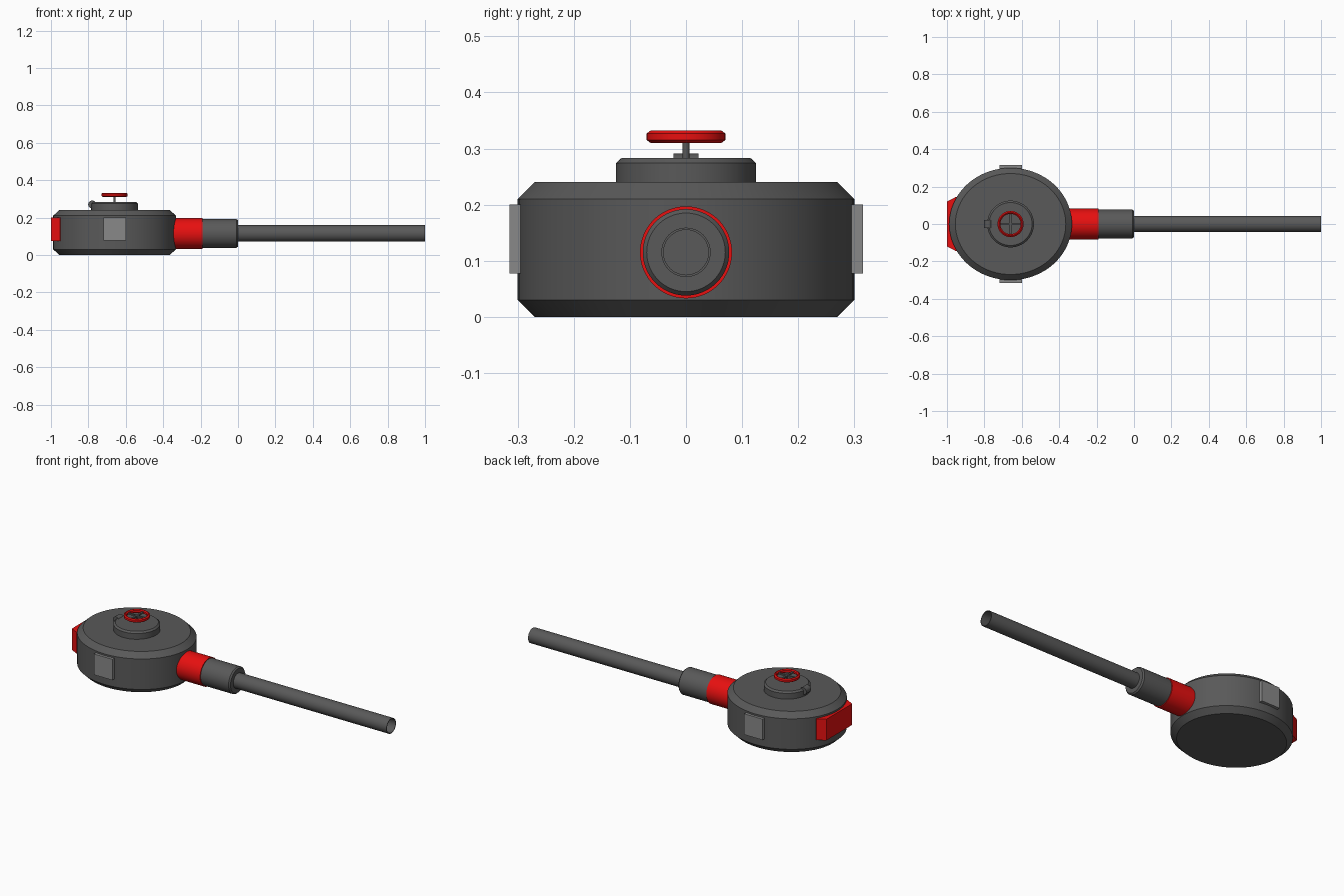
import bpy, bmesh, math
from mathutils import Matrix, Vector

if "Cube" in bpy.data.objects:
    bpy.data.objects.remove(bpy.data.objects["Cube"])

def mat(name, c):
    m = bpy.data.materials.new(name)
    m.diffuse_color = (*c, 1)
    m.use_nodes = True
    m.node_tree.nodes["Principled BSDF"].inputs["Base Color"].default_value = m.diffuse_color
    return m

DARK = mat("dark grey", (0.1, 0.1, 0.1))
RED = mat("red", (0.8, 0.005, 0.005))
LIGHT = mat("light grey", (0.25, 0.25, 0.25))
CX, AXIS_Z = -0.66, 0.115

def finish(name, bm, m, smooth=True):
    bmesh.ops.recalc_face_normals(bm, faces=bm.faces)
    me = bpy.data.meshes.new(name)
    bm.to_mesh(me)
    bm.free()
    me.materials.append(m)
    ob = bpy.data.objects.new(name, me)
    bpy.context.collection.objects.link(ob)
    if smooth:
        bpy.ops.object.select_all(action='DESELECT')
        ob.select_set(True)
        bpy.context.view_layer.objects.active = ob
        bpy.ops.object.shade_smooth_by_angle(angle=math.radians(30))
    return ob

def lathe(name, profile, m, loc, axis='Z', scale=(1, 1), n=64, closed=False):
    """Spin (radius, height) points round an axis; open profiles get end caps."""
    bm = bmesh.new()
    rings = [[bm.verts.new((r * scale[0] * math.cos(2 * math.pi * i / n),
                            r * scale[1] * math.sin(2 * math.pi * i / n), h))
              for i in range(n)] for r, h in profile]
    pairs = list(zip(rings, rings[1:]))
    if closed:
        pairs.append((rings[-1], rings[0]))
    else:
        bm.faces.new(rings[0])
        bm.faces.new(rings[-1])
    for a, b in pairs:
        for i in range(n):
            j = (i + 1) % n
            bm.faces.new((a[i], a[j], b[j], b[i]))
    rot = {'Z': Matrix(), 'X': Matrix.Rotation(math.pi / 2, 4, 'Y'),
           'Y': Matrix.Rotation(math.pi / 2, 4, 'X')}[axis]
    bm.transform(Matrix.Translation(loc) @ rot)
    return finish(name, bm, m)

def prism(name, outline, z0, z1, m):
    bm = bmesh.new()
    f = bm.faces.new([bm.verts.new((x, y, z0)) for x, y in outline])
    top = bmesh.ops.extrude_face_region(bm, geom=[f])["geom"]
    bmesh.ops.translate(bm, vec=(0, 0, z1 - z0),
                        verts=[v for v in top if isinstance(v, bmesh.types.BMVert)])
    return finish(name, bm, m, False)

def box(name, x0, x1, y0, y1, z0, z1, m):
    return prism(name, [(x0, y0), (x1, y0), (x1, y1), (x0, y1)], z0, z1, m)

# Oval chamfered body
lathe("body", [(0.9, 0), (1, 0.03), (1, 0.21), (0.9, 0.24)], DARK,
      (CX, 0, 0), scale=(0.328, 0.30), n=96)

# Raised cap with a small hinge barrel
lathe("cap", [(0.125, 0.235), (0.125, 0.274), (0.115, 0.283)], DARK, (CX, 0, 0))
lathe("hinge", [(0.021, -0.022), (0.021, 0.022)], DARK, (-0.78, 0, 0.27), 'Y', n=24)

# Hand wheel: stem, spokes and rim
lathe("wheel_stem", [(0.006, 0.28), (0.006, 0.322)], DARK, (CX, 0, 0), n=16)
box("wheel_spoke_x", CX - 0.06, CX + 0.06, -0.005, 0.005, 0.316, 0.325, DARK)
box("wheel_spoke_y", CX - 0.005, CX + 0.005, -0.06, 0.06, 0.316, 0.325, DARK)
lathe("wheel_rim", [(0.063, 0.31), (0.07, 0.315), (0.07, 0.327), (0.063, 0.332),
                    (0.06, 0.332), (0.054, 0.327), (0.054, 0.315), (0.06, 0.31)],
      RED, (CX, 0, 0), closed=True)

# Neck: red collar, dark sleeve and hollow pipe
lathe("collar", [(0.082, -0.36), (0.082, -0.19)], RED, (0, 0, AXIS_Z), 'X')
lathe("sleeve", [(0.077, -0.195), (0.077, -0.008), (0.07, 0)], DARK, (0, 0, AXIS_Z), 'X')
lathe("pipe", [(0.044, -0.005), (0.044, 1.0), (0.040, 1.0), (0.040, -0.005)], DARK,
      (0, 0, AXIS_Z), 'X', n=48, closed=True)

# Light side plates
for side, s in (("front", -1), ("back", 1)):
    ys = sorted((s * 0.28, s * 0.315))
    box("side_plate_" + side, -0.72, -0.60, *ys, 0.077, 0.20, LIGHT)

# Red tail block with angled flanks
prism("tail_block", [(-1, -0.12), (-0.952, -0.145), (-0.93, -0.13),
                     (-0.93, 0.13), (-0.952, 0.145), (-1, 0.12)], 0.075, 0.20, RED)
